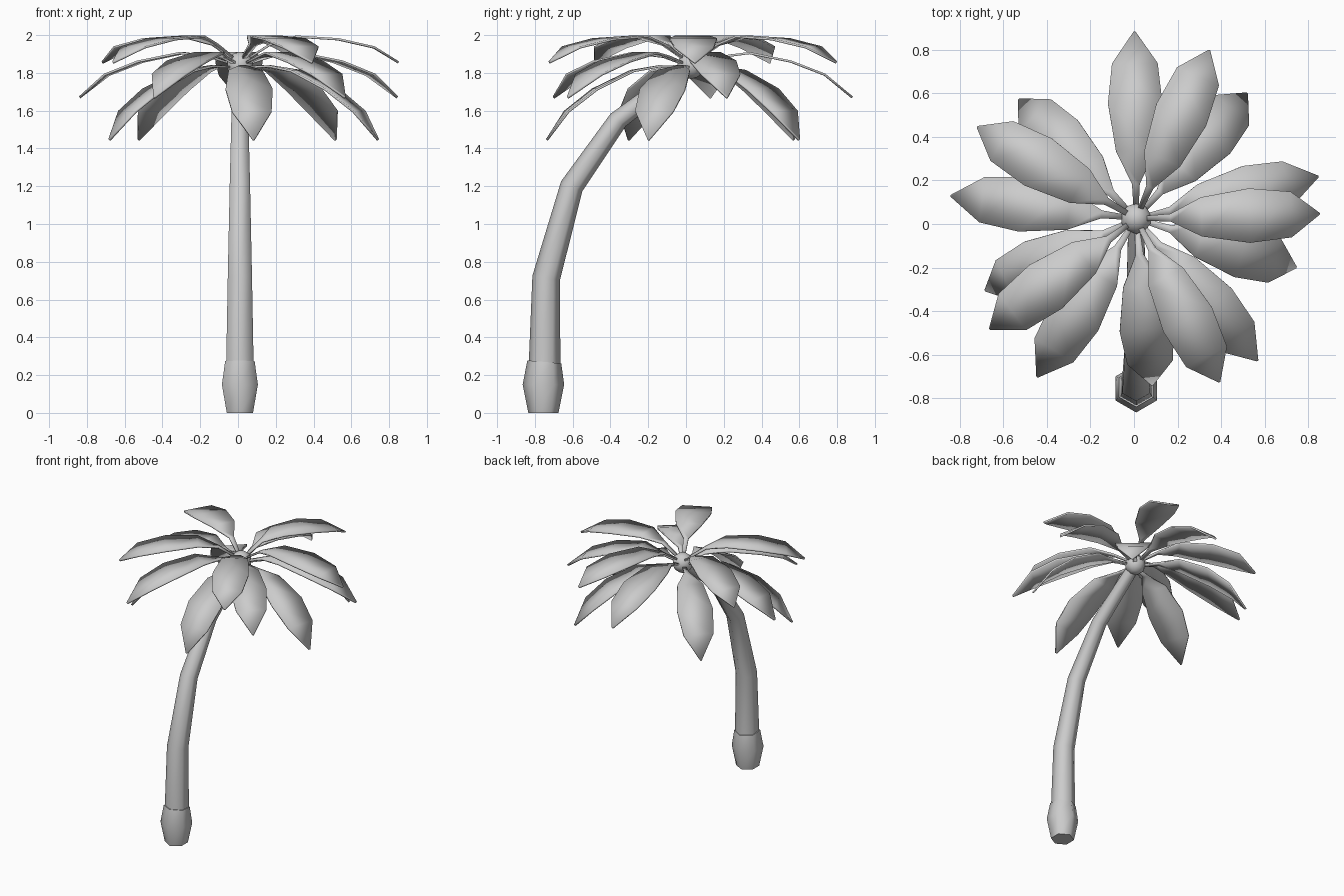
import bpy, bmesh, math
from mathutils import Vector

if "Cube" in bpy.data.objects:
    bpy.data.objects.remove(bpy.data.objects["Cube"])

HUB = Vector((0.01, 0.025, 1.84))


def finish(name, bm, angle=None):
    bmesh.ops.recalc_face_normals(bm, faces=bm.faces[:])
    mesh = bpy.data.meshes.new(name)
    bm.to_mesh(mesh)
    bm.free()
    ob = bpy.data.objects.new(name, mesh)
    bpy.context.collection.objects.link(ob)
    bpy.ops.object.select_all(action='DESELECT')
    ob.select_set(True)
    bpy.context.view_layer.objects.active = ob
    if angle is None:
        bpy.ops.object.shade_smooth()
    else:
        bpy.ops.object.shade_smooth_by_angle(angle=math.radians(angle))
    return ob


def hex_tube(name, rings):
    """Six-sided tube; rings are (y, z, radius, lean in degrees towards +y)."""
    bm = bmesh.new()
    loops = []
    for y, z, r, lean in rings:
        t = math.radians(lean)
        across = Vector((0, math.cos(t), -math.sin(t)))
        loop = []
        for i in range(6):
            a = math.radians(90 + 60 * i)
            p = Vector((0.01, y, z)) + Vector((r * math.cos(a), 0, 0)) + across * r * math.sin(a)
            loop.append(bm.verts.new(p))
        loops.append(loop)
    for lo, hi in zip(loops, loops[1:]):
        for i in range(6):
            j = (i + 1) % 6
            bm.faces.new((lo[i], lo[j], hi[j], hi[i]))
    bm.faces.new(loops[0][::-1])
    bm.faces.new(loops[-1])
    return finish(name, bm, 62)


# Swollen foot and leaning trunk
hex_tube("trunk_base", [(-0.755, 0, 0.08, 0), (-0.755, 0.15, 0.11, 0),
                        (-0.75, 0.27, 0.09, 5)])
hex_tube("trunk", [(-0.75, 0.2, 0.085, 0), (-0.74, 0.715, 0.074, 9),
                   (-0.605, 1.2, 0.062, 25), (-0.36, 1.55, 0.052, 40),
                   (0.0, 1.82, 0.042, 53)])

# Crown hub
bm = bmesh.new()
bmesh.ops.create_uvsphere(bm, u_segments=10, v_segments=7, radius=0.072)
bmesh.ops.translate(bm, verts=bm.verts[:], vec=HUB)
finish("crown_hub", bm)

# Half widths along a frond: stem, blade, tip
WIDTHS = [0.012, 0.018, 0.09, 0.125, 0.105, 0.004]
# Per tier: (reach, height) profile and compass angles of its five fronds
TIERS = {
    "upper_frond": ([(0.05, 1.88), (0.16, 1.95), (0.30, 1.992), (0.52, 1.978),
                     (0.71, 1.935), (0.84, 1.855)], [1.5, 66.5, 150, 217, 297]),
    "middle_frond": ([(0.05, 1.85), (0.16, 1.885), (0.31, 1.905), (0.53, 1.86),
                      (0.71, 1.79), (0.855, 1.67)], [13, 90.5, 173, 238, 310.5]),
    "lower_frond": ([(0.05, 1.83), (0.165, 1.835), (0.31, 1.81), (0.51, 1.712),
                     (0.66, 1.595), (0.765, 1.445)], [-17, 48.5, 134.5, 205.5, 275.5]),
}

# Fronds
for name, (profile, angles) in TIERS.items():
    for deg in angles:
        a = math.radians(deg)
        out = Vector((math.cos(a), math.sin(a), 0))
        side = Vector((-math.sin(a), math.cos(a), 0))
        bm = bmesh.new()
        rows = []
        for (r, z), w in zip(profile, WIDTHS):
            mid = Vector((HUB.x, HUB.y, z)) + out * r
            rows.append([bm.verts.new(mid + side * w * s) for s in (-1, 1)])
        for p, q in zip(rows, rows[1:]):
            bm.faces.new((p[0], q[0], q[1], p[1]))
        ob = finish(name, bm, 40)
        mod = ob.modifiers.new("thickness", 'SOLIDIFY')
        mod.thickness = 0.012
        mod.offset = 0
